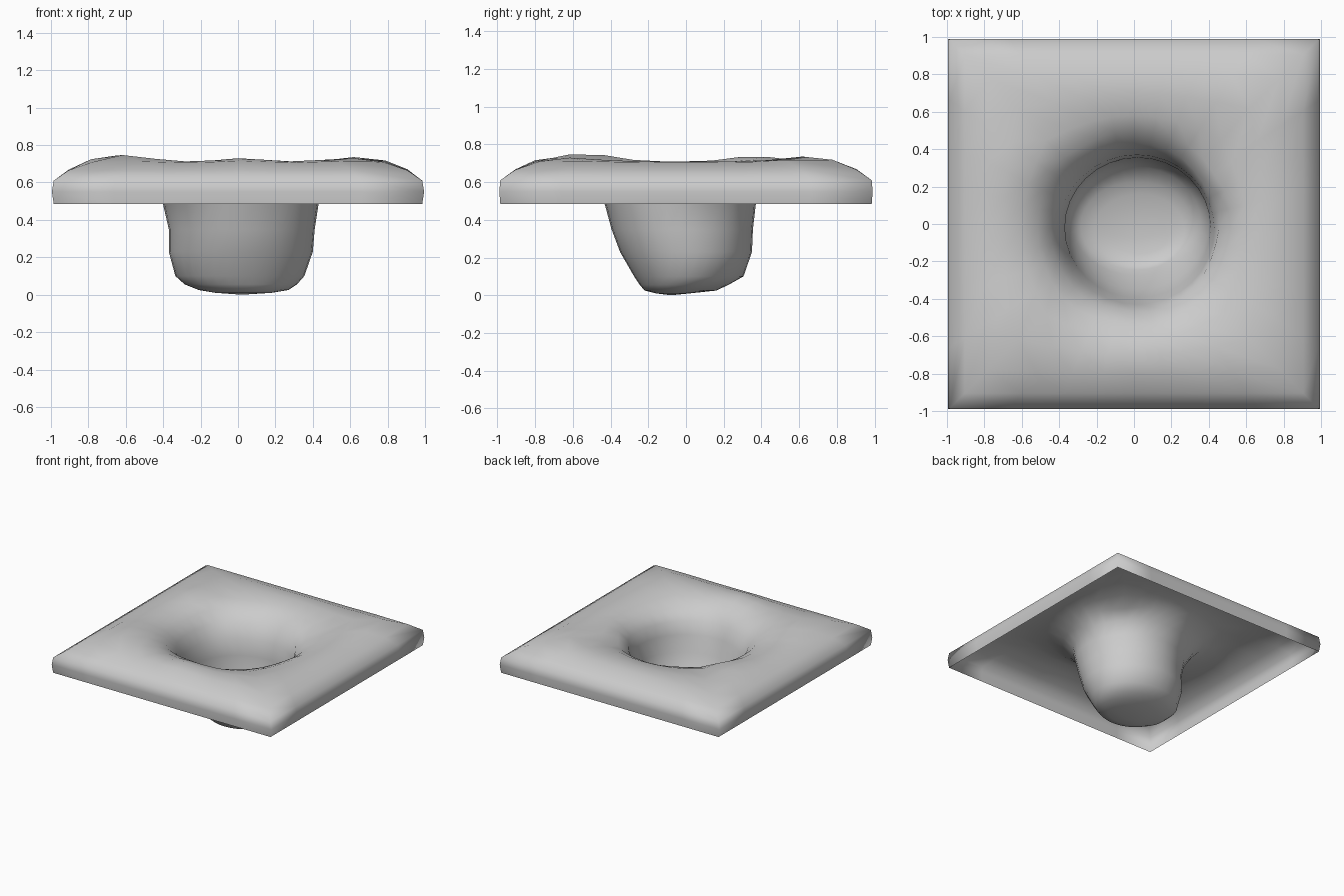
import bpy, bmesh
from math import cos, sin, exp, pi

default = bpy.data.objects.get("Cube")
if default:
    bpy.data.objects.remove(default, do_unlink=True)

SEGMENTS = 32

# Rings from the pit floor out to the skirt: z, centre x, centre y, radius x, radius y, squareness
RINGS = [
    (0.01, 0.03, -0.07, 0.15, 0.09, 0),
    (0.025, 0.03, -0.03, 0.24, 0.19, 0),
    (0.055, 0.015, -0.01, 0.30, 0.235, 0),
    (0.10, 0.01, 0.015, 0.345, 0.29, 0),
    (0.23, 0.015, 0, 0.385, 0.35, 0),
    (0.35, 0.02, -0.02, 0.39, 0.375, 0),
    (0.48, 0.015, -0.03, 0.415, 0.40, 0),
    (0.58, 0, -0.02, 0.45, 0.45, 0),
    (0.65, 0, -0.02, 0.52, 0.52, 0.05),
    (0.69, 0, -0.02, 0.60, 0.60, 0.25),
    (0.71, 0, 0, 0.70, 0.70, 0.6),
    (0.705, 0, 0, 0.80, 0.80, 0.9),
    (0.665, 0, 0, 0.905, 0.905, 1),
    (0.61, 0, 0, 0.985, 0.985, 1),
    (0.55, 0, 0, 0.995, 0.99, 1),
    (0.485, 0, 0, 0.985, 0.985, 1),
]

# Gentle mounds and dips on the top: x, y, height, spread
MOUNDS = [
    (-0.60, -0.53, 0.045, 0.20),
    (-0.60, 0.35, 0.035, 0.16),
    (0.68, 0.65, 0.03, 0.18),
    (0.60, -0.62, 0.02, 0.20),
    (0.02, -0.68, 0.02, 0.16),
    (0.42, 0.40, -0.02, 0.12),
]


def mound_height(x, y):
    return sum(h * exp(-((x - mx) ** 2 + (y - my) ** 2) / s ** 2)
               for mx, my, h, s in MOUNDS)


def ring_point(ring, i):
    z, cx, cy, rx, ry, square = ring
    a = 2 * pi * i / SEGMENTS
    c, s = cos(a), sin(a)
    stretch = 1 - square + square / max(abs(c), abs(s))
    if 0.5 < z < 0.68 and square < 0.2:      # uneven rim of the pit
        stretch += 0.015 * sin(5 * a + 1) + 0.01 * sin(8 * a)
    x, y = cx + rx * c * stretch, cy + ry * s * stretch
    if z > 0.64:
        z += mound_height(x, y)
    return x, y, z


# Sheet with a pit and a short skirt, open underneath
bm = bmesh.new()
loops = [[bm.verts.new(ring_point(r, i)) for i in range(SEGMENTS)] for r in RINGS]
floor = bm.verts.new((0.02, -0.08, 0))
for i in range(SEGMENTS):
    j = (i + 1) % SEGMENTS
    bm.faces.new((floor, loops[0][i], loops[0][j]))
    for inner, outer in zip(loops, loops[1:]):
        bm.faces.new((inner[i], outer[i], outer[j], inner[j]))
for face in bm.faces:
    face.smooth = True

mesh = bpy.data.meshes.new("ground_with_pit")
bm.to_mesh(mesh)
bm.free()
ground = bpy.data.objects.new("ground_with_pit", mesh)
bpy.context.collection.objects.link(ground)

# Plain grey surface
grey = bpy.data.materials.new("light_grey")
grey.use_nodes = True
grey.diffuse_color = (0.6, 0.6, 0.6, 1)
grey.node_tree.nodes["Principled BSDF"].inputs["Base Color"].default_value = (0.6, 0.6, 0.6, 1)
mesh.materials.append(grey)
